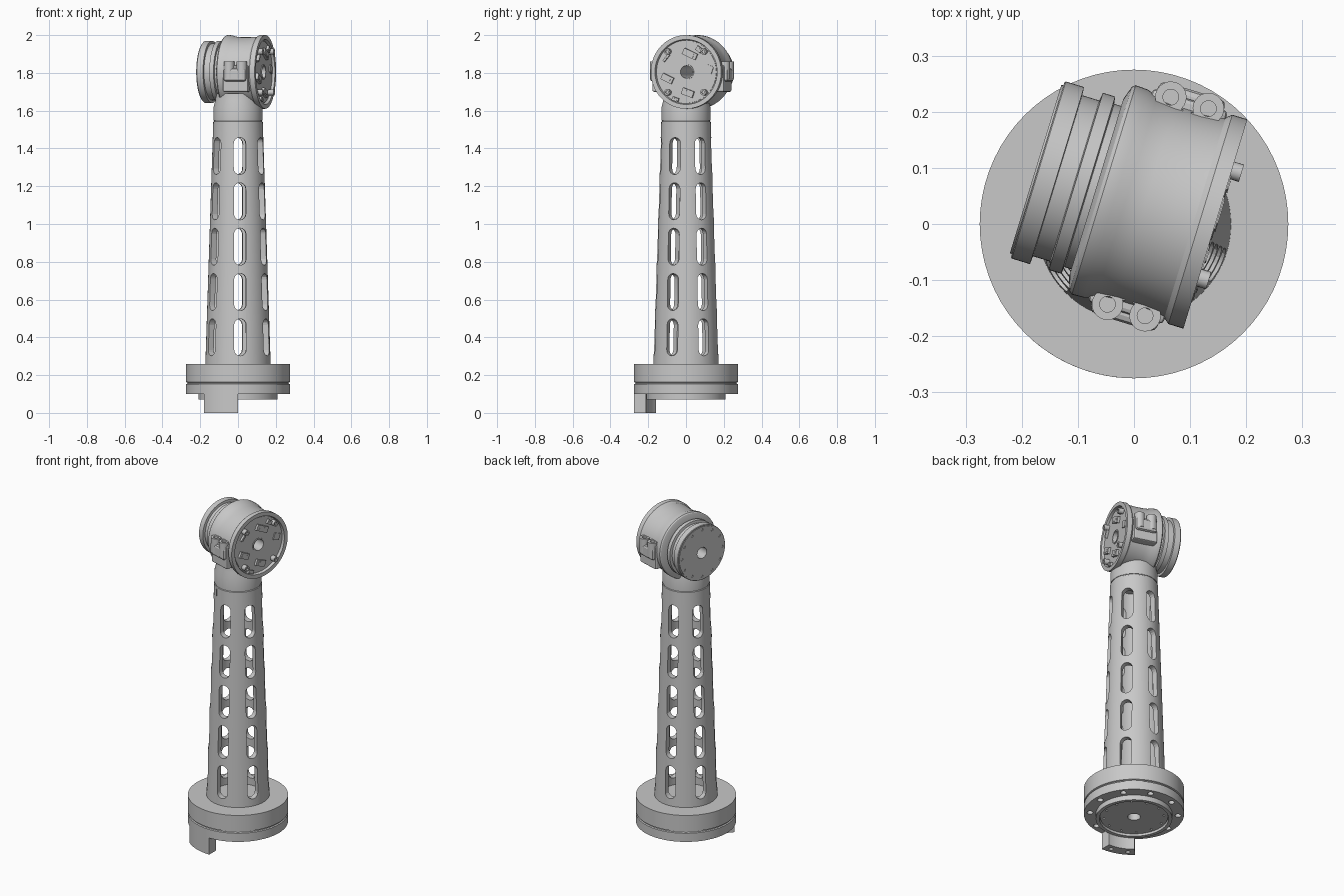
import bpy, bmesh
from math import radians, cos, sin, pi
from mathutils import Matrix, Vector

if "Cube" in bpy.data.objects:
    bpy.data.objects.remove(bpy.data.objects["Cube"], do_unlink=True)

GREY = 0.58
METAL = bpy.data.materials.new("light grey metal")
METAL.use_nodes = True
METAL.diffuse_color = (GREY, GREY, GREY, 1)
METAL.node_tree.nodes["Principled BSDF"].inputs["Base Color"].default_value = (GREY, GREY, GREY, 1)

# Head frame: local x runs along the joint axis, outwards through the open face
HEAD = Matrix.Translation((0.145, 0, 1.805)) @ Matrix.Rotation(radians(-17), 4, 'Z')
AXIS = HEAD @ Matrix.Rotation(pi / 2, 4, 'Y')
BORE = 0.033


def finish(bm, name, matrix=Matrix()):
    bmesh.ops.recalc_face_normals(bm, faces=bm.faces)
    mesh = bpy.data.meshes.new(name)
    bm.to_mesh(mesh)
    bm.free()
    mesh.transform(matrix)
    mesh.materials.append(METAL)
    obj = bpy.data.objects.new(name, mesh)
    bpy.context.collection.objects.link(obj)
    return obj


def smooth(obj):
    bpy.ops.object.select_all(action='DESELECT')
    obj.select_set(True)
    bpy.context.view_layer.objects.active = obj
    bpy.ops.object.shade_smooth_by_angle(angle=radians(30))


def lathe(name, profile, matrix=Matrix(), start=0, sweep=360, steps=72):
    """Sweep a closed (radius, height) profile around z."""
    bm = bmesh.new()
    rot = Matrix.Rotation(radians(start), 3, 'Z')
    verts = [bm.verts.new(rot @ Vector((r, 0, z))) for r, z in profile]
    edges = [bm.edges.new((v, verts[i - 1])) for i, v in enumerate(verts)]
    full = sweep == 360
    bmesh.ops.spin(bm, geom=verts + edges, axis=(0, 0, 1), cent=(0, 0, 0),
                   angle=radians(sweep), steps=steps, use_merge=full)
    bmesh.ops.remove_doubles(bm, verts=bm.verts, dist=1e-5)
    if not full:
        bmesh.ops.holes_fill(bm, edges=bm.edges)
    obj = finish(bm, name, matrix)
    smooth(obj)
    return obj


def tube(name, inner, outer, low, high, matrix=Matrix()):
    return lathe(name, [(inner, low), (outer, low), (outer, high), (inner, high)], matrix)


def box(name, centre, size, matrix=Matrix(), bevel=0, turn=0):
    bm = bmesh.new()
    bmesh.ops.create_cube(bm, size=1, matrix=Matrix.Diagonal((*size, 1)))
    if bevel:
        bmesh.ops.bevel(bm, geom=bm.edges, offset=bevel, segments=2, affect='EDGES', profile=0.5)
    place = matrix @ Matrix.Translation(centre) @ Matrix.Rotation(radians(turn), 4, 'X')
    return finish(bm, name, place)


def cut(obj, cutter):
    """Subtract the cutter, keep the result and drop the helper."""
    cutter.hide_render = True
    mod = obj.modifiers.new("cut", 'BOOLEAN')
    mod.operation, mod.solver, mod.object = 'DIFFERENCE', 'EXACT', cutter
    graph = bpy.context.evaluated_depsgraph_get()
    mesh = bpy.data.meshes.new_from_object(obj.evaluated_get(graph))
    obj.modifiers.clear()
    obj.data = mesh
    bpy.data.objects.remove(cutter, do_unlink=True)
    smooth(obj)


def drill(obj, angles, ring, radius, centre, depth, matrix=Matrix()):
    """Cut a ring of round holes along z."""
    bm = bmesh.new()
    for a in angles:
        spot = Matrix.Translation((ring * cos(radians(a)), ring * sin(radians(a)), centre))
        bmesh.ops.create_cone(bm, cap_ends=True, segments=16, radius1=radius,
                              radius2=radius, depth=depth, matrix=spot)
    cut(obj, finish(bm, "hole_cutter", matrix))


# Base: stepped round flange with a seam and a bottom lip
base = lathe("base_flange", [
    (0.035, 0.09), (0.19, 0.09), (0.19, 0.07), (0.21, 0.07), (0.21, 0.10),
    (0.275, 0.10), (0.275, 0.152), (0.268, 0.155), (0.268, 0.160),
    (0.275, 0.163), (0.275, 0.26), (0.035, 0.26)])
drill(base, range(0, 360, 36), 0.242, 0.017, 0.10, 0.06)
plate = tube("base_bottom_plate", 0.035, 0.186, 0.082, 0.092)
drill(plate, range(15, 360, 30), 0.165, 0.006, 0.085, 0.03)

# Base tab: arc shaped bracket hanging from the rim
tab = lathe("base_tab", [(0.212, 0), (0.275, 0), (0.275, 0.145), (0.212, 0.145)],
            start=-131, sweep=41, steps=12)
drill(tab, (-122, -99), 0.245, 0.012, 0, 0.05)

# Column: tapered thick-walled tube with rows of rounded slots
column = lathe("column", [
    (0.140, 0.255), (0.173, 0.255), (0.131, 1.542), (0.127, 1.545),
    (0.127, 1.551), (0.098, 1.551)])
bm = bmesh.new()
HALF_W, HALF_H = 0.032, 0.066
for row in range(5):
    for k in range(6):
        spin = Matrix.Rotation(radians(60 * k + 34), 3, 'Z')
        height = 0.40 + 0.24 * row
        ring = []
        for i in range(18):
            end = 1 if i < 9 else -1
            a = pi * (i - (i >= 9)) / 8
            ring.append(bm.verts.new(spin @ Vector(
                (0.08, HALF_W * cos(a), height + end * HALF_H + HALF_W * sin(a)))))
        face = bm.faces.new(ring)
        out = bmesh.ops.extrude_face_region(bm, geom=[face], use_keep_orig=True)
        moved = [g for g in out["geom"] if isinstance(g, bmesh.types.BMVert)]
        bmesh.ops.translate(bm, verts=moved, vec=spin @ Vector((0.14, 0, 0)))
cut(column, finish(bm, "slot_cutter"))
box("column_index_mark", (-0.06, -0.119, 1.51), (0.005, 0.006, 0.04))

# Neck: collar joining the column to the head
lathe("neck", [(0.03, 1.549), (0.130, 1.549), (0.129, 1.62), (0.120, 1.655),
               (0.117, 1.69), (0.03, 1.69)])

# Head: housing with an open rim and a soft waist
lathe("head_housing", [
    (BORE, -0.016), (0.168, -0.016), (0.172, 0), (0.195, 0), (0.195, -0.028),
    (0.187, -0.038), (0.184, -0.08), (0.184, -0.13), (0.187, -0.165), (0.194, -0.185),
    (0.195, -0.208), (0.190, -0.214), (0.165, -0.222), (BORE, -0.222)], AXIS)

# Output rings stacked behind the housing
lathe("output_rings", [
    (BORE, -0.215), (0.152, -0.215), (0.152, -0.235), (0.165, -0.237), (0.165, -0.260),
    (0.150, -0.262), (0.150, -0.294), (0.165, -0.295), (0.165, -0.329), (0.163, -0.331),
    (BORE, -0.331)], AXIS)
cover = tube("output_cover", BORE, 0.157, -0.335, -0.329, AXIS)
drill(cover, range(0, 360, 30), 0.140, 0.008, -0.332, 0.03, AXIS)

# Clamp ears with two bolt lugs on each side of the head
for side, label in ((1, "back"), (-1, "front")):
    box(label + "_clamp_pad", (-0.107, side * 0.148, -0.035), (0.140, 0.102, 0.14),
        HEAD, bevel=0.008)
    box(label + "_clamp_ear", (-0.107, side * 0.181, -0.015), (0.124, 0.07, 0.07),
        HEAD, bevel=0.012)
    for t in (-0.072, -0.142):
        spot = HEAD @ Matrix.Translation((t, side * 0.193, 0))
        lathe(label + "_clamp_lug", [
            (0, 0.040), (0.014, 0.040), (0.014, 0.055), (0.028, 0.055),
            (0.028, -0.035), (0, -0.035)], spot, steps=24)
        box(label + "_lug_web", (t, side * 0.156, 0.010), (0.055, 0.044, 0.088), HEAD)

# Circuit face inside the open rim
tube("circuit_plate", BORE, 0.164, -0.017, -0.012, AXIS)
tube("circuit_hub", BORE, 0.040, -0.014, -0.008, AXIS)
for s, z, w, h, turn in ((0.02, 0.095, 0.08, 0.035, -25), (-0.105, -0.035, 0.065, 0.035, -25),
                         (0.008, -0.11, 0.065, 0.035, -20), (-0.06, -0.145, 0.035, 0.02, -20),
                         (0.07, 0.12, 0.03, 0.025, -35), (-0.11, 0.075, 0.045, 0.012, 50)):
    box("connector", (-0.008, s, z), (0.02, w, h), HEAD, turn=turn)
    box("connector_core", (0.002, s, z), (0.004, w * 0.6, h * 0.5), HEAD, turn=turn)
box("circuit_chip", (-0.01, 0.125, 0.015), (0.008, 0.04, 0.04), HEAD, turn=-20)
for s in (-0.1, 0.1):
    for z in (-0.108, 0.108):
        post = HEAD @ Matrix.Translation((0, s, z)) @ Matrix.Rotation(pi / 2, 4, 'Y')
        lathe("mounting_post", [(0, -0.014), (0.016, -0.014), (0.016, 0.018), (0.008, 0.018),
                                (0.008, 0.010), (0, 0.010)], post, steps=20)
